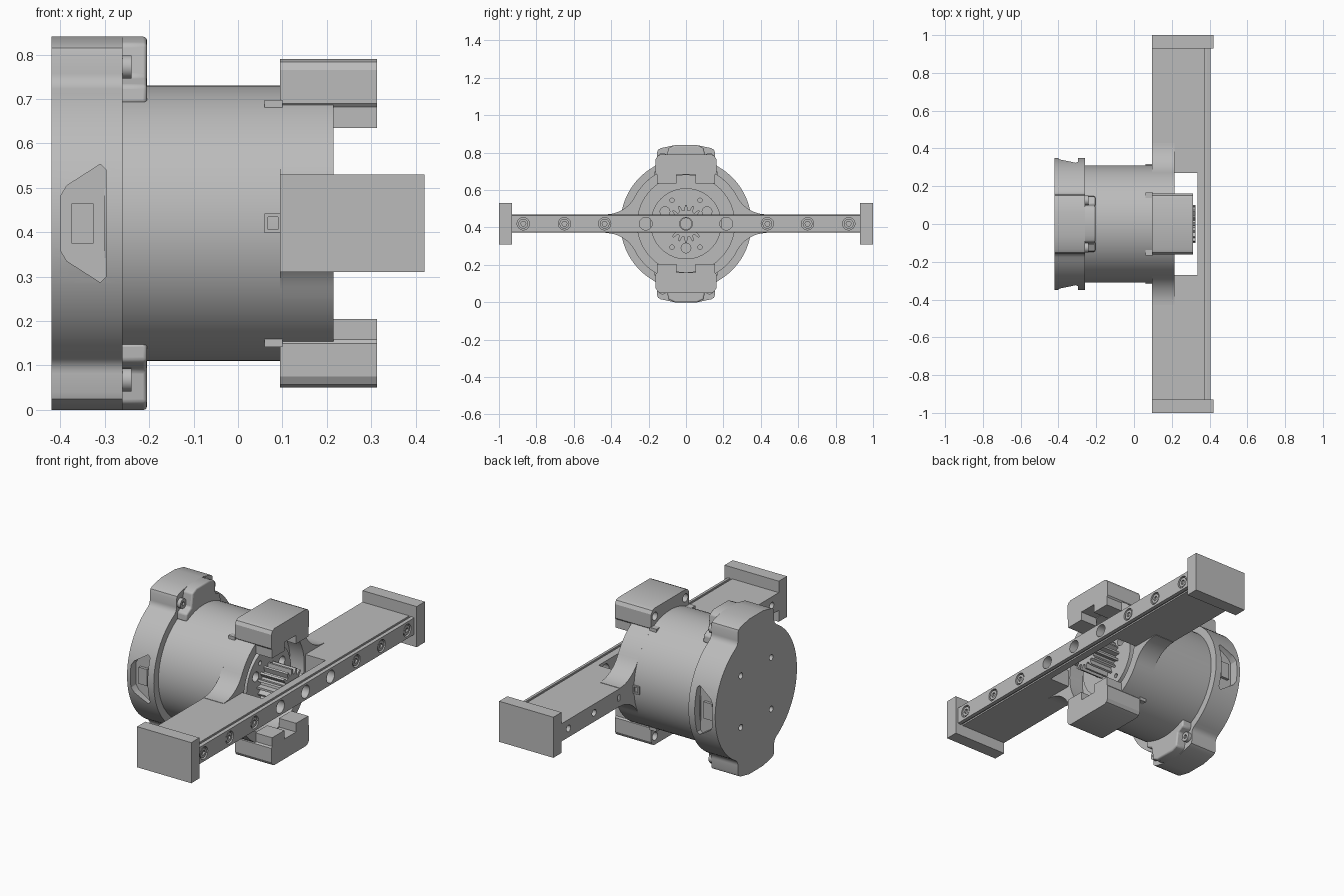
import bpy, bmesh
from math import sin, cos, pi, radians, atan2

ZC = 0.42  # height of the drum axis

if "Cube" in bpy.data.objects:
    bpy.data.objects.remove(bpy.data.objects["Cube"])

grey = bpy.data.materials.new("grey_metal")
grey.use_nodes = True
grey.diffuse_color = (0.5, 0.5, 0.5, 1)
grey.node_tree.nodes["Principled BSDF"].inputs["Base Color"].default_value = (0.5, 0.5, 0.5, 1)


def prism(name, outlines, a, b, axis="x"):
    """Extrude outlines from a to b: (y, z) outlines along x, (x, z) along y."""
    bm = bmesh.new()
    for pts in outlines:
        rings = []
        for d in (a, b):
            rings.append([bm.verts.new((d, p, q + ZC) if axis == "x" else (p, d, q + ZC))
                          for p, q in pts])
        for ring in rings:
            bm.faces.new(ring)
        n = len(pts)
        for i in range(n):
            j = (i + 1) % n
            bm.faces.new((rings[0][i], rings[0][j], rings[1][j], rings[1][i]))
    bmesh.ops.recalc_face_normals(bm, faces=bm.faces)
    mesh = bpy.data.meshes.new(name)
    bm.to_mesh(mesh)
    bm.free()
    mesh.materials.append(grey)
    ob = bpy.data.objects.new(name, mesh)
    bpy.context.collection.objects.link(ob)
    return ob


def arc(cy, cz, r, a0, a1, n):
    return [(cy + r * cos(a0 + (a1 - a0) * i / n), cz + r * sin(a0 + (a1 - a0) * i / n))
            for i in range(n + 1)]


def circle(r, y=0, z=0, n=32):
    return arc(y, z, r, 0, 2 * pi, n)[:-1]


def rect(p0, p1, q0, q1):
    return [(p0, q0), (p1, q0), (p1, q1), (p0, q1)]


def four_way(quarter):
    """Mirror a quarter outline in both directions."""
    pts = quarter + [(-y, z) for y, z in reversed(quarter)]
    pts += [(-y, -z) for y, z in quarter] + [(y, -z) for y, z in reversed(quarter)]
    out = []
    for p in pts:
        if not out or abs(p[0] - out[-1][0]) + abs(p[1] - out[-1][1]) > 1e-5:
            out.append(p)
    if abs(out[0][0] - out[-1][0]) + abs(out[0][1] - out[-1][1]) < 1e-5:
        out.pop()
    return out


def cut(ob, outlines, a, b, axis="x"):
    cutter = prism("cutter", outlines, a, b, axis)
    cutter.hide_render = True
    mod = ob.modifiers.new("cut", "BOOLEAN")
    mod.operation = "DIFFERENCE"
    mod.solver = "EXACT"
    mod.object = cutter
    bpy.context.view_layer.objects.active = ob
    bpy.ops.object.modifier_apply(modifier=mod.name)
    bpy.data.objects.remove(cutter)


def bevel(ob, width):
    mod = ob.modifiers.new("bevel", "BEVEL")
    mod.width = width
    mod.segments = 3
    mod.limit_method = "ANGLE"
    mod.angle_limit = radians(50)


# Drum
drum = prism("drum", [circle(0.31, n=72)], -0.3, 0.1)

# Rear cap with an ear above and below, side pockets and rear holes
a = atan2(0.338, 0.195)
cap_q = arc(0, 0, 0.35, 0, a, 16) + arc(0.195, 0.338, 0.04, a + pi, pi, 5)[1:]
cap_q += [(0.155, 0.38), (0.15, 0.395), (0.135, 0.404), (0.06, 0.42)]
cap = prism("rear_cap", [four_way(cap_q)], -0.42, -0.26)
pocket = [(-0.4, -0.06), (-0.385, -0.085), (-0.31, -0.133), (-0.297, -0.12),
          (-0.297, 0.12), (-0.31, 0.133), (-0.385, 0.085), (-0.4, 0.06)]
for s in (1, -1):
    cut(cap, [pocket], s * 0.3, s * 0.4, "y")
    prism("pocket_latch", [rect(-0.375, -0.325, -0.045, 0.045)], s * 0.29, s * 0.315, "y")
cut(cap, [circle(0.016, y, z, 16) for y in (0.13, -0.13) for z in (0.14, -0.14)], -0.45, -0.38)

# Ear noses with their screws
for s in (1, -1):
    nose = [(-0.148, 0.27), (0.148, 0.27), (0.145, 0.31), (0.105, 0.33),
            (0.095, 0.404), (0.06, 0.42), (-0.06, 0.42), (-0.095, 0.404),
            (-0.105, 0.33), (-0.145, 0.31)]
    ob = prism("ear_nose", [[(y, s * z) for y, z in nose]], -0.27, -0.205)
    bevel(ob, 0.008)
    for t in (1, -1):
        screw = prism("ear_screw", [circle(0.026, t * 0.125, s * 0.352, 20)], -0.27, -0.24)
        cut(screw, [circle(0.012, t * 0.125, s * 0.352, 6)], -0.25, -0.23)

# Front plate flaring into the arms, with a round recess
a = atan2(0.226, 0.43)
flare = arc(0.43, 0.226, 0.176, 1.5 * pi, a + pi, 12) + arc(0, 0, 0.31, a, pi / 2, 16)[1:]
plate = prism("front_plate", [four_way(flare)], 0.095, 0.215)
cut(plate, [circle(0.26, n=64)], 0.13, 0.3)

# Drive disc with mounting holes
disc = prism("drive_disc", [circle(0.19, n=56)], 0.12, 0.185)
holes = [circle(0.026, 0.13 * cos(radians(d)), 0.13 * sin(radians(d)), 20) for d in (30, 150, 270)]
holes += [circle(0.012, y, z, 12) for y in (0.075, -0.075) for z in (0.125, -0.125)]
cut(disc, holes, 0.14, 0.25)

# Pinion
teeth = 16
gear = []
for i in range(teeth):
    for f, r in ((-0.3, 0.072), (-0.14, 0.1), (0.14, 0.1), (0.3, 0.072)):
        t = 2 * pi * (i + f) / teeth
        gear.append((r * cos(t), r * sin(t)))
pinion = prism("pinion", [gear], 0.18, 0.325)
cut(pinion, [circle(0.03)], 0.25, 0.35)

# Clamp blocks above and below, with a slot facing the axis
block = [(0.155, 0.215), (0.155, 0.262), (0.162, 0.27), (0.162, 0.345), (0.152, 0.363), (0.135, 0.37)]
half = [(0.05, 0.262), (0.05, 0.215)] + block
for s in (1, -1):
    outline = half + [(-y, z) for y, z in reversed(half)]
    ob = prism("clamp_block", [[(y, s * z) for y, z in outline]], 0.095, 0.313)
    cut(ob, [rect(-0.2, 0.2, s * 0.1, s * 0.262)], 0.05, 0.21)
    cut(ob, [circle(0.022, t * 0.13, s * 0.325, 20) for t in (1, -1)], 0.05, 0.14)

# Small hooks around the front of the drum
for s in (1, -1):
    hook = prism("side_hook", [rect(s * 0.29, s * 0.318, -0.022, 0.022)], 0.06, 0.1)
    cut(hook, [rect(s * 0.308, s * 0.33, -0.014, 0.014)], 0.067, 0.09)
    for t in (1, -1):
        prism("block_hook", [rect(t * 0.135, t * 0.168, s * 0.255, s * 0.278)], 0.06, 0.1)

# Long arms, joined by a front bridge
screw_ys = [0.435, 0.65, 0.87]
for s in (1, -1):
    arm = prism("arm", [rect(0.095, 0.375, -0.048, 0.048)], s * 0.27, s * 0.94, "y")
    cut(arm, [circle(0.018, s * y, 0, 16) for y in screw_ys], 0.05, 0.13)
    prism("arm_end", [rect(0.095, 0.42, -0.11, 0.11)], s * 0.93, s, "y")
bridge_section = [(0.335, -0.048), (0.375, -0.048), (0.375, -0.04), (0.387, -0.04),
                  (0.387, -0.048), (0.405, -0.045)]
bridge_section += [(x, -z) for x, z in reversed(bridge_section)]
bridge = prism("front_rail", [bridge_section], -0.935, 0.935, "y")
cut(bridge, [circle(0.034, y, 0, 24) for y in (-0.215, 0, 0.215)], 0.3, 0.45)
cut(bridge, [circle(0.033, s * y, 0, 24) for y in screw_ys for s in (1, -1)], 0.39, 0.45)
for s in (1, -1):
    for y in screw_ys:
        screw = prism("rail_screw", [circle(0.026, s * y, 0, 20)], 0.38, 0.402)
        cut(screw, [circle(0.014, s * y, 0, 6)], 0.392, 0.42)

# Smooth the round surfaces, keeping edges sharp
for ob in bpy.data.objects:
    if ob.type == "MESH" and grey.name in ob.data.materials:
        bpy.ops.object.select_all(action="DESELECT")
        ob.select_set(True)
        bpy.context.view_layer.objects.active = ob
        bpy.ops.object.shade_smooth_by_angle(angle=radians(28))
